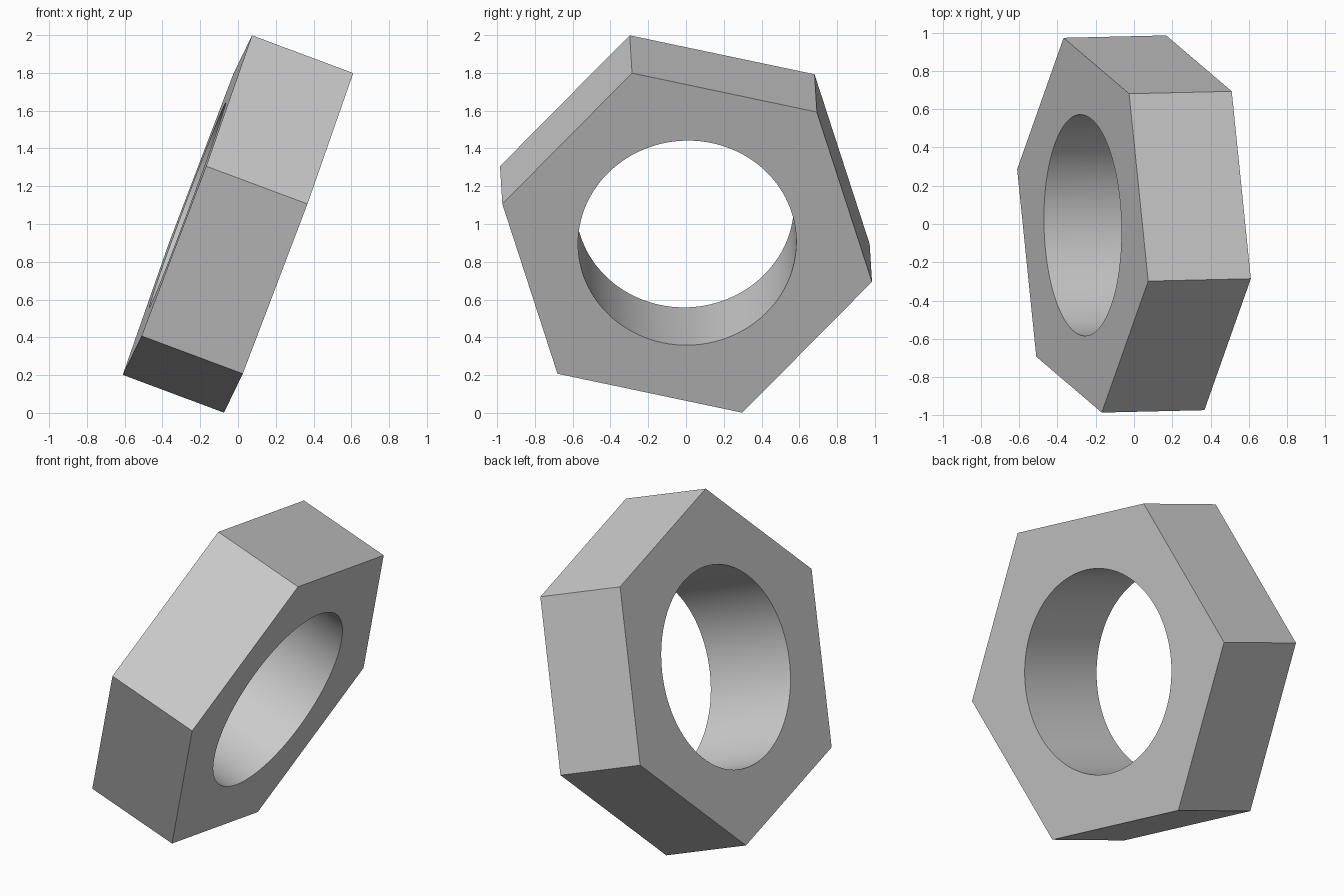
import bpy, bmesh, math
from mathutils import Vector

cube = bpy.data.objects.get("Cube")
if cube:
    bpy.data.objects.remove(cube, do_unlink=True)

RADIUS, BORE, SEGS = 1.005, 0.578, 20   # corner radius, hole radius, arc steps per side
CENTRE = Vector((0, 0, 1))
half = Vector((0.536, 0.0125, -0.2)) / 2

# Tilted frame: axis through the hole, u towards the topmost corner
axis = half.normalized()
u = Vector((0.338, -0.292, 0.9))
u = (u - axis * u.dot(axis)).normalized()
w = axis.cross(u)

metal = bpy.data.materials.new("plain grey")
metal.use_nodes = True
colour = (0.6, 0.6, 0.6, 1)
metal.diffuse_color = colour
metal.node_tree.nodes["Principled BSDF"].inputs["Base Color"].default_value = colour

bm = bmesh.new()


def ring(count, radius, side):
    """Circle of vertices on one end of the nut."""
    steps = [math.tau * i / count for i in range(count)]
    return [bm.verts.new(CENTRE + half * side + (u * math.cos(a) + w * math.sin(a)) * radius)
            for a in steps]


n = 6 * SEGS
outer = [ring(6, RADIUS, s) for s in (-1, 1)]
inner = [ring(n, BORE, s) for s in (-1, 1)]

# End faces, one sector per side of the hexagon
for corners, arc in zip(outer, inner):
    for k in range(6):
        bore_arc = [arc[(k * SEGS + i) % n] for i in range(SEGS + 1)]
        bm.faces.new([corners[k], corners[(k + 1) % 6]] + bore_arc[::-1])

# Flat outer sides and smooth bore wall
for rings, smooth in ((outer, False), (inner, True)):
    a, b = rings
    for i in range(len(a)):
        j = (i + 1) % len(a)
        bm.faces.new((a[i], a[j], b[j], b[i])).smooth = smooth

bmesh.ops.recalc_face_normals(bm, faces=bm.faces)
mesh = bpy.data.meshes.new("hex_nut")
bm.to_mesh(mesh)
bm.free()
mesh.materials.append(metal)
nut = bpy.data.objects.new("hex_nut", mesh)
bpy.context.collection.objects.link(nut)

# Keep the rims crisp
for o in bpy.context.selected_objects:
    o.select_set(False)
nut.select_set(True)
bpy.context.view_layer.objects.active = nut
bpy.ops.object.shade_smooth_by_angle(angle=math.radians(30))
